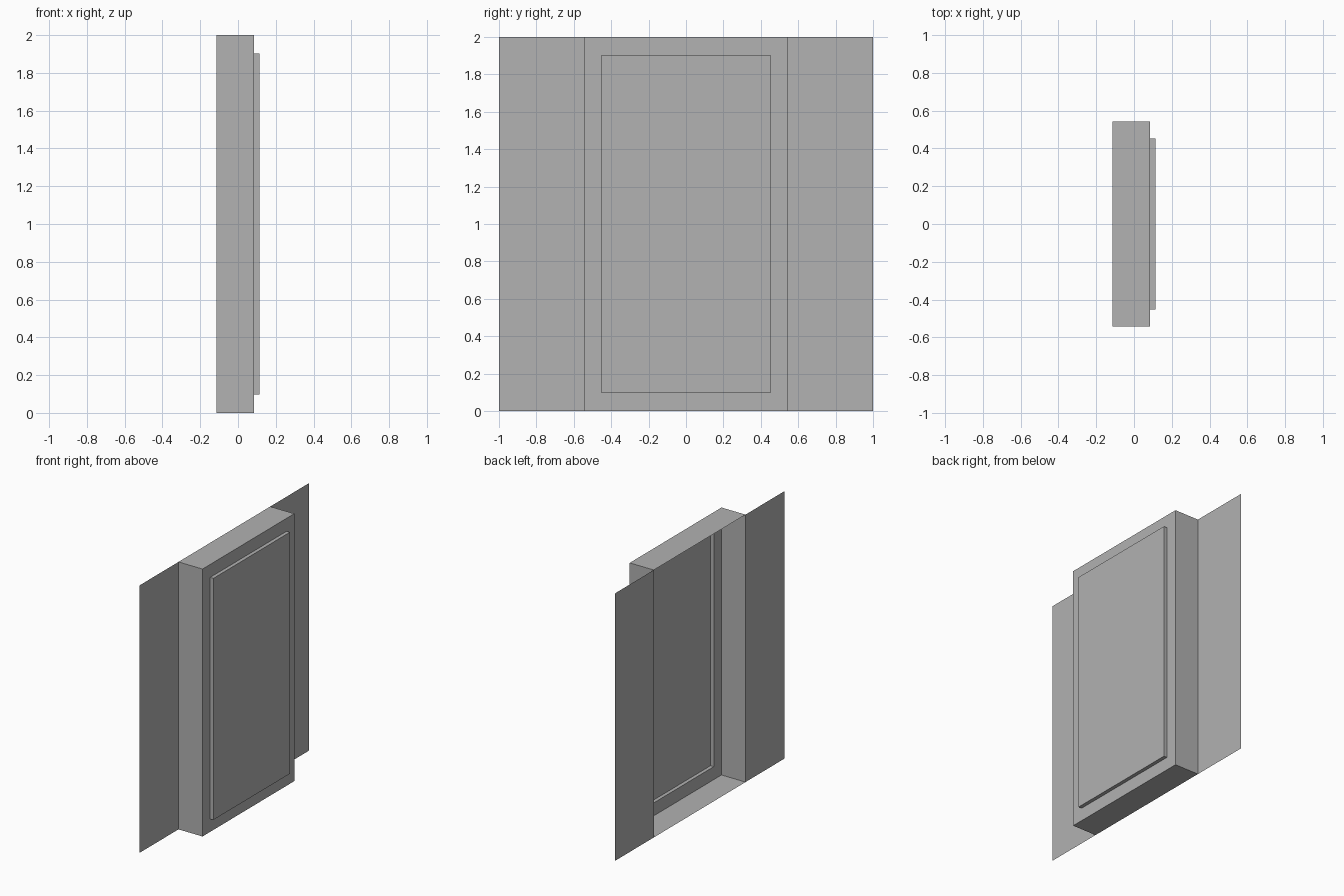
import bpy
import bmesh
from mathutils import Matrix, Vector

HEIGHT = 2.0
BACK_X, FRONT_X, PANEL_X = -0.113, 0.086, 0.113
HALF_Y = 0.542          # half width of the protruding casing
PANEL_HALF_Y, PANEL_HALF_Z = 0.452, 0.903

if "Cube" in bpy.data.objects:
    bpy.data.objects.remove(bpy.data.objects["Cube"], do_unlink=True)

grey = bpy.data.materials.new("plain_grey")
grey.use_nodes = True
grey.diffuse_color = (0.445, 0.445, 0.445, 1)
grey.node_tree.nodes["Principled BSDF"].inputs["Base Color"].default_value = grey.diffuse_color


def add_object(name, bm):
    mesh = bpy.data.meshes.new(name)
    bm.to_mesh(mesh)
    bm.free()
    mesh.materials.append(grey)
    bpy.context.collection.objects.link(bpy.data.objects.new(name, mesh))


# Thin wall sheets on either side of the casing
for name, y0, y1 in (("wall_sheet_front", -1, -HALF_Y), ("wall_sheet_back", HALF_Y, 1)):
    bm = bmesh.new()
    corners = ((y0, 0), (y1, 0), (y1, HEIGHT), (y0, HEIGHT))
    bm.faces.new([bm.verts.new((BACK_X, y, z)) for y, z in corners])
    add_object(name, bm)

# Hollow casing, open towards the back of the wall
bm = bmesh.new()
size = Vector((FRONT_X - BACK_X, 2 * HALF_Y, HEIGHT))
centre = Vector(((FRONT_X + BACK_X) / 2, 0, HEIGHT / 2))
bmesh.ops.create_cube(bm, size=1, matrix=Matrix.Translation(centre) @ Matrix.Diagonal(size).to_4x4())
bm.normal_update()
back = [f for f in bm.faces if f.normal.x < -0.9]
bmesh.ops.delete(bm, geom=back, context='FACES_ONLY')

# Raised panel: inset the outer face, size it, and push it out
panel = next(f for f in bm.faces if f.normal.x > 0.9)
bmesh.ops.inset_region(bm, faces=[panel], thickness=0.09)
for v in panel.verts:
    v.co.y = PANEL_HALF_Y if v.co.y > 0 else -PANEL_HALF_Y
    v.co.z = HEIGHT / 2 + (PANEL_HALF_Z if v.co.z > HEIGHT / 2 else -PANEL_HALF_Z)
rim = list(panel.verts)
bottom_loop = [v.co.copy() for v in rim]
bmesh.ops.delete(bm, geom=[panel], context='FACES_ONLY')
top = [bm.verts.new((PANEL_X, co.y, co.z)) for co in bottom_loop]
bm.faces.new(top)
for i in range(len(rim)):
    j = (i + 1) % len(rim)
    bm.faces.new((rim[i], rim[j], top[j], top[i]))
add_object("panelled_casing", bm)
